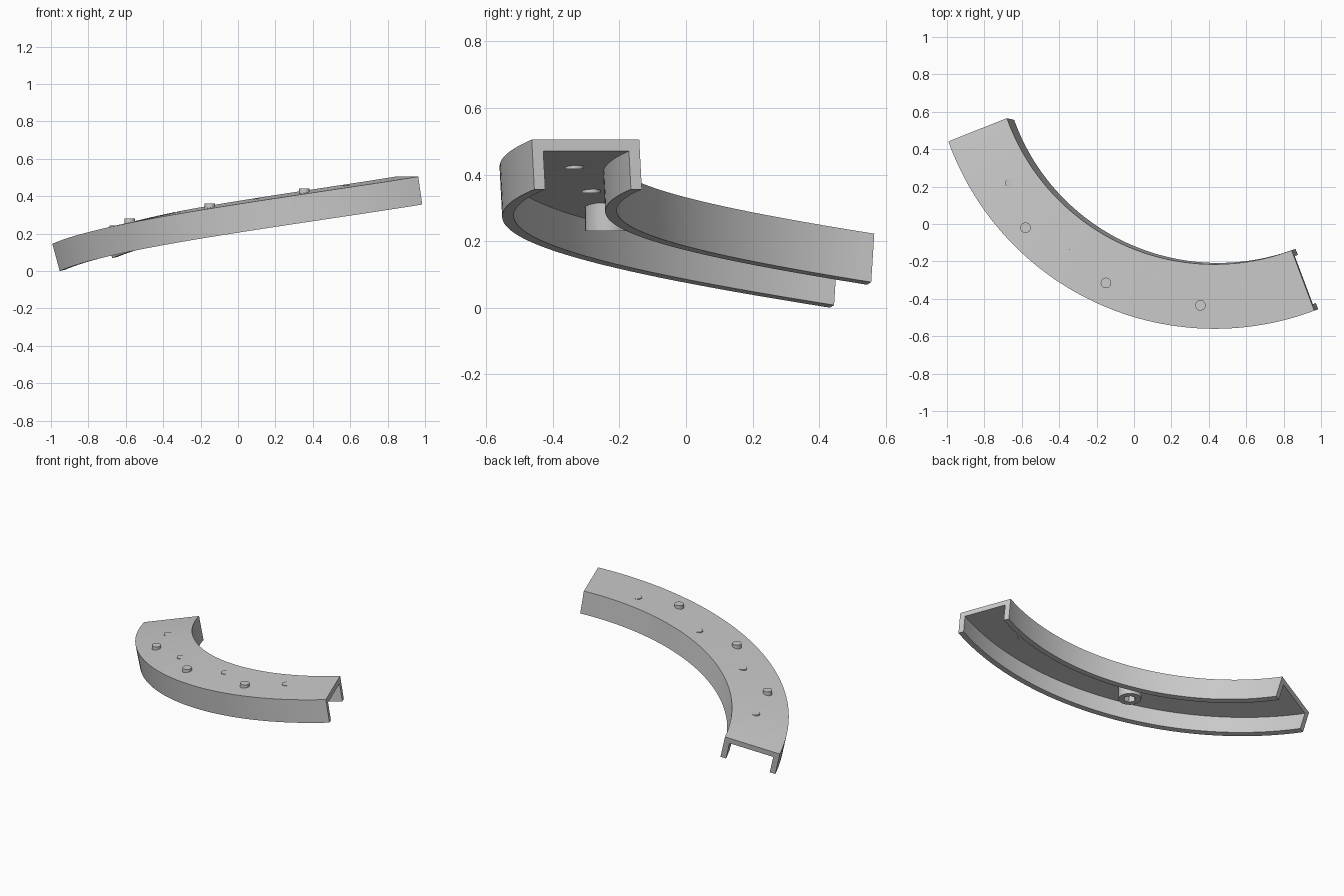
import bpy, bmesh, math
from mathutils import Vector

cube = bpy.data.objects.get("Cube")
if cube:
    bpy.data.objects.remove(cube, do_unlink=True)

grey = bpy.data.materials.new("light_grey")
grey.use_nodes = True
GREY = (0.6, 0.6, 0.6, 1)
grey.diffuse_color = GREY
grey.node_tree.nodes["Principled BSDF"].inputs["Base Color"].default_value = GREY

CENTRE = Vector((0.43, 0.957, 0))
RADIUS = 1.345
START, END = math.radians(-70.3), math.radians(20.6)
TOP, DROP = 0.505, 0.321
BANK = math.radians(13)
HALF, DEPTH, WALL = 0.1725, 0.151, 0.035


def finish(bm, name):
    bmesh.ops.recalc_face_normals(bm, faces=bm.faces)
    mesh = bpy.data.meshes.new(name)
    bm.to_mesh(mesh)
    bm.free()
    obj = bpy.data.objects.new(name, mesh)
    bpy.context.collection.objects.link(obj)
    mesh.materials.append(grey)
    bpy.ops.object.select_all(action="DESELECT")
    obj.select_set(True)
    bpy.context.view_layer.objects.active = obj
    bpy.ops.object.shade_smooth_by_angle(angle=math.radians(30))
    return obj


def frame(angle):
    """Centre of the top surface, outward and up directions at an angle."""
    t = (END - angle) / (END - START)
    radial = Vector((math.sin(angle), -math.cos(angle), 0))
    slope = DROP / (RADIUS * (END - START))
    tangent = Vector((math.cos(angle), math.sin(angle), slope)).normalized()
    flat_up = radial.cross(tangent).normalized()
    if flat_up.z < 0:
        flat_up.negate()
    bank = BANK * t
    out = radial * math.cos(bank) - flat_up * math.sin(bank)
    up = flat_up * math.cos(bank) + radial * math.sin(bank)
    return CENTRE + radial * RADIUS + Vector((0, 0, TOP - DROP * t)), out, up


def surface_height(x, y):
    d = Vector((x, y, 0)) - CENTRE
    pos, out, up = frame(math.atan2(d.x, -d.y))
    return pos.z - ((x - pos.x) * up.x + (y - pos.y) * up.y) / up.z


# Banked, curved channel: a U section swept along a rising arc
inner = HALF - WALL
profile = [(-HALF, 0), (HALF, 0), (HALF, -DEPTH), (inner, -DEPTH),
           (inner, -WALL), (-inner, -WALL), (-inner, -DEPTH), (-HALF, -DEPTH)]
bm = bmesh.new()
STEPS = 64
rings = []
for i in range(STEPS + 1):
    pos, out, up = frame(START + (END - START) * i / STEPS)
    rings.append([bm.verts.new(pos + out * a + up * b) for a, b in profile])
n = len(profile)
for r0, r1 in zip(rings, rings[1:]):
    for j in range(n):
        k = (j + 1) % n
        bm.faces.new((r0[j], r0[k], r1[k], r1[j]))
# End caps, split into the web and the two flanges
for r in (rings[0], rings[-1]):
    bm.faces.new((r[0], r[1], r[4], r[5]))
    bm.faces.new((r[1], r[2], r[3], r[4]))
    bm.faces.new((r[0], r[5], r[6], r[7]))
finish(bm, "curved_channel")


def cylinder(name, x, y, top, height, radius, sides=32):
    bm = bmesh.new()
    bmesh.ops.create_cone(bm, cap_ends=True, segments=sides, radius1=radius,
                          radius2=radius, depth=height)
    bmesh.ops.translate(bm, verts=bm.verts, vec=(x, y, top - height / 2))
    return finish(bm, name)


# Upright pins staggered along the web: outer row stands proud, inner row is near flush
outer_row = [(-0.58, -0.02), (-0.15, -0.315), (0.355, -0.435)]
inner_row = [(-0.66, 0.22), (-0.32, -0.13), (0.11, -0.285), (0.59, -0.335)]
for row, label, rise in ((outer_row, "outer", 0.022), (inner_row, "inner", 0.002)):
    for i, (x, y) in enumerate(row):
        cylinder(f"{label}_pin_{i + 1}", x, y, surface_height(x, y) + rise, 0.044, 0.028)

# Round boss below the web with a blind hexagonal socket
bm = bmesh.new()
bmesh.ops.create_cone(bm, cap_ends=True, segments=36, radius1=0.068, radius2=0.068, depth=0.085)
bmesh.ops.translate(bm, verts=bm.verts, vec=(-0.165, -0.235, 0.2725))
bottom = min(bm.faces, key=lambda f: f.calc_center_median().z)
# Every sixth rim vertex gives a hexagon when the inset rim is pulled to flats
ring = bmesh.ops.inset_region(bm, faces=[bottom], thickness=0.034)
middle = bottom.calc_center_median()
for v in bottom.verts:
    d = v.co - middle
    a = math.atan2(d.y, d.x) % (math.pi / 3) - math.pi / 6
    v.co = middle + d.normalized() * 0.032 / math.cos(a)
socket = bmesh.ops.extrude_face_region(bm, geom=[bottom])
moved = [g for g in socket["geom"] if isinstance(g, bmesh.types.BMVert)]
bmesh.ops.translate(bm, verts=moved, vec=(0, 0, 0.055))
if bottom.is_valid:
    bmesh.ops.delete(bm, geom=[bottom], context="FACES_ONLY")
finish(bm, "hex_socket_boss")
